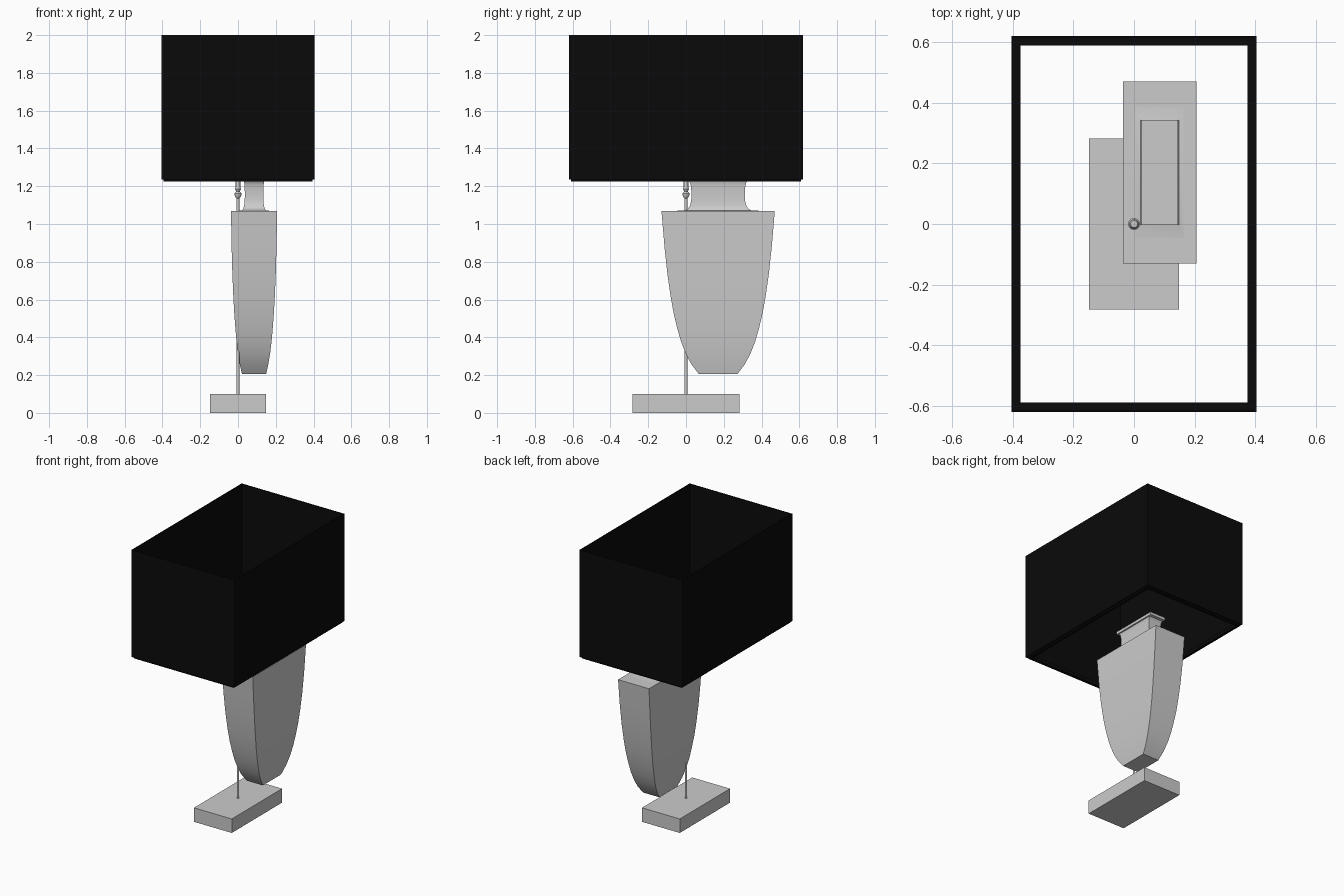
import bpy, bmesh
from math import cos, pi

cube = bpy.data.objects.get("Cube")
if cube:
    bpy.data.objects.remove(cube, do_unlink=True)


def material(name, value):
    m = bpy.data.materials.new(name)
    m.use_nodes = True
    colour = (value, value, value, 1)
    m.diffuse_color = colour
    m.node_tree.nodes["Principled BSDF"].inputs["Base Color"].default_value = colour
    return m


grey = material("light grey", 0.6)
black = material("black fabric", 0.003)


def finish(name, bm, mat, smooth=False):
    bmesh.ops.recalc_face_normals(bm, faces=bm.faces)
    me = bpy.data.meshes.new(name)
    bm.to_mesh(me)
    bm.free()
    me.materials.append(mat)
    ob = bpy.data.objects.new(name, me)
    bpy.context.collection.objects.link(ob)
    if smooth:
        bpy.ops.object.select_all(action='DESELECT')
        ob.select_set(True)
        bpy.context.view_layer.objects.active = ob
        bpy.ops.object.shade_smooth_by_angle(angle=pi / 6)
    return ob


def rect_loft(name, sections, mat, centre=(0, 0), closed=False, smooth=False):
    """Stack rectangles given as (half x, half y, z); closed makes a hollow frame."""
    bm = bmesh.new()
    rings = [[bm.verts.new((centre[0] + sx * hx, centre[1] + sy * hy, z))
              for sx, sy in ((-1, -1), (1, -1), (1, 1), (-1, 1))]
             for hx, hy, z in sections]
    pairs = list(zip(rings, rings[1:]))
    if closed:
        pairs.append((rings[-1], rings[0]))
    else:
        bm.faces.new(rings[0])
        bm.faces.new(rings[-1])
    for a, b in pairs:
        for i in range(4):
            j = (i + 1) % 4
            bm.faces.new((a[i], a[j], b[j], b[i]))
    return finish(name, bm, mat, smooth)


def frame(name, outer, thick, z0, z1, mat):
    ox, oy = outer
    ix, iy = ox - thick, oy - thick
    return rect_loft(name, [(ox, oy, z0), (ox, oy, z1), (ix, iy, z1), (ix, iy, z0)],
                     mat, closed=True)


def lathe(name, profile, mat, sides=16):
    bm = bmesh.new()
    for (r0, z0), (r1, z1) in zip(profile, profile[1:]):
        bmesh.ops.create_cone(bm, segments=sides, radius1=r0, radius2=r1,
                              depth=z1 - z0, cap_ends=False)
        bmesh.ops.translate(bm, verts=bm.verts[-2 * sides:], vec=(0, 0, (z0 + z1) / 2))
    bmesh.ops.remove_doubles(bm, verts=bm.verts, dist=1e-5)
    bmesh.ops.holes_fill(bm, edges=[e for e in bm.edges if e.is_boundary])
    return finish(name, bm, mat, True)


# Plinth
rect_loft("base", [(0.149, 0.283, 0), (0.149, 0.283, 0.1)], grey)

# Tapered urn body, offset from the rod
BODY = (0.085, 0.17)
rect_loft("body", [(0.064, 0.102, 0.205), (0.076, 0.143, 0.26), (0.085, 0.172, 0.315),
                   (0.093, 0.197, 0.38), (0.099, 0.217, 0.45), (0.105, 0.236, 0.53),
                   (0.110, 0.252, 0.62), (0.115, 0.269, 0.74), (0.119, 0.284, 0.88),
                   (0.122, 0.300, 1.07)], grey, BODY, smooth=True)

# Concave neck with a flared foot and flared top
neck = []
for i in range(13):
    t = i / 12
    flare = 1 - (1 - (2 * t - 1) ** 2) ** 0.5
    reach = (0.032, 0.076) if t < 0.5 else (0.012, 0.032)
    neck.append((0.049 + reach[0] * flare, 0.141 + reach[1] * flare,
                 1.15 - 0.08 * cos(pi * t)))
neck.append((0.061, 0.173, 1.25))
rect_loft("neck", neck, grey, BODY, smooth=True)

# Rod with a small turned fitting at its top
lathe("rod", [(0.008, 0.1), (0.008, 1.135), (0.012, 1.14), (0.019, 1.155),
              (0.019, 1.162), (0.010, 1.172), (0.016, 1.185), (0.012, 1.195),
              (0.012, 1.245)], grey)

# Rectangular shade: thin walls and an inset lower rim
frame("shade", (0.405, 0.62), 0.006, 1.235, 2.0, black)
frame("shade_rim", (0.395, 0.61), 0.02, 1.225, 1.25, black)
frame("shade_rim_ledge", (0.402, 0.617), 0.02, 1.236, 1.25, black)
